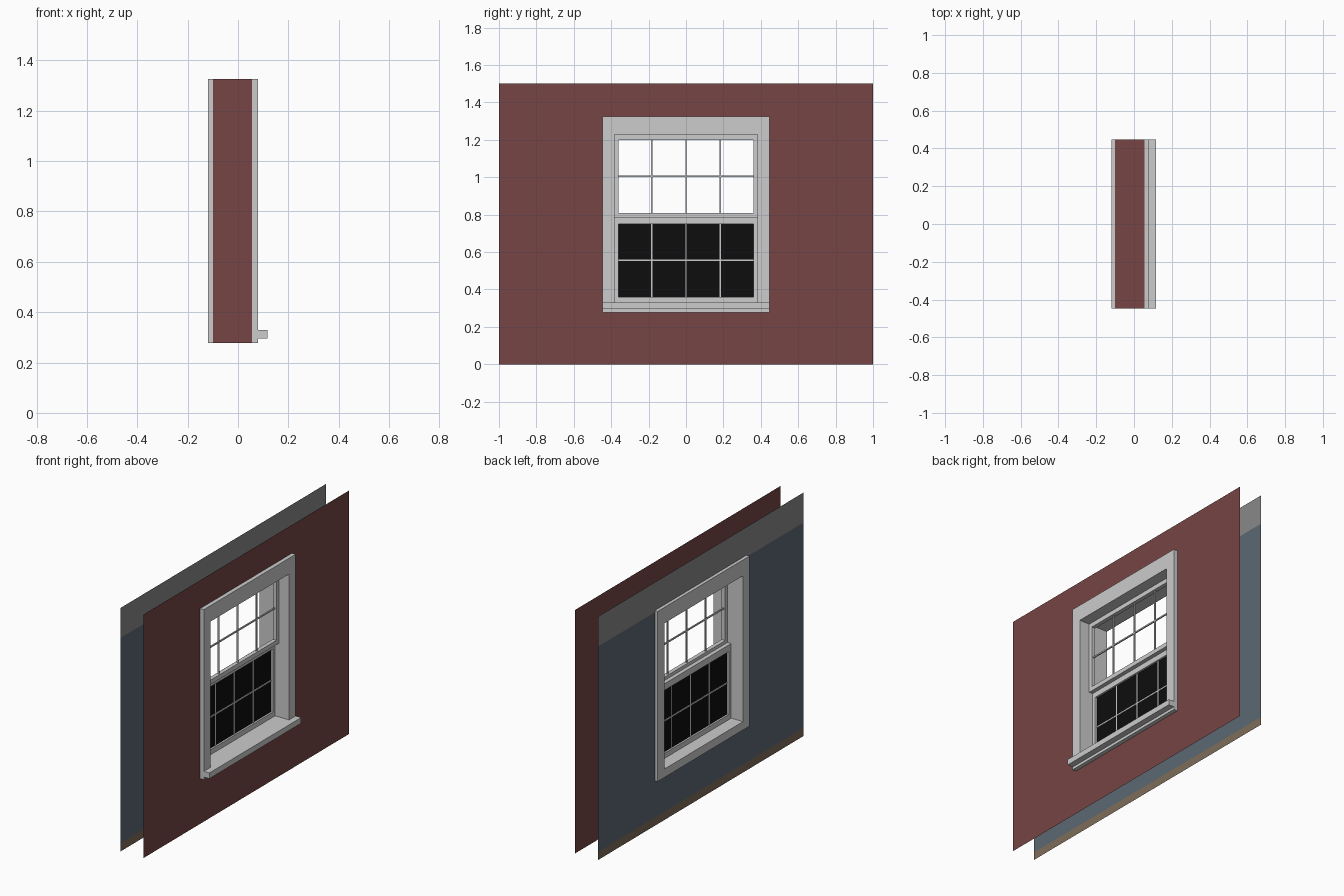
import bpy, bmesh

if "Cube" in bpy.data.objects:
    bpy.data.objects.remove(bpy.data.objects["Cube"])


def material(name, r, g, b):
    m = bpy.data.materials.new(name)
    m.diffuse_color = (r, g, b, 1)
    m.use_nodes = True
    m.node_tree.nodes["Principled BSDF"].inputs["Base Color"].default_value = m.diffuse_color
    return m


WHITE = material("white paint", 0.604, 0.604, 0.604)
RED = material("brick red", 0.18, 0.059, 0.059)
BLUE = material("wall blue", 0.107, 0.14, 0.172)
GREY = material("plaster grey", 0.248, 0.248, 0.248)
BROWN = material("skirting brown", 0.208, 0.153, 0.10)
BLACK = material("dark glass", 0.004, 0.004, 0.004)

# Outline of the window (half width, bottom, top) and its clear opening
OW, OB, OT = 0.447, 0.278, 1.326
IW, IB, IT = 0.383, 0.33, 1.228


def finish(name, bm, mats):
    me = bpy.data.meshes.new(name)
    bm.to_mesh(me)
    bm.free()
    for m in mats:
        me.materials.append(m)
    ob = bpy.data.objects.new(name, me)
    bpy.context.collection.objects.link(ob)
    return ob


def add_box(bm, x0, x1, y0, y1, z0, z1):
    vs = bmesh.ops.create_cube(bm, size=1)["verts"]
    for v in vs:
        v.co = ((x0, x1)[v.co.x > 0], (y0, y1)[v.co.y > 0], (z0, z1)[v.co.z > 0])


def rect(bm, x, w, b, t):
    return [bm.verts.new((x, y, z)) for y, z in ((-w, b), (w, b), (w, t), (-w, t))]


def bridge(bm, a, b):
    for i in range(4):
        j = (i + 1) % 4
        bm.faces.new((a[i], a[j], b[j], b[i]))


def ring(name, x0, x1, outer, inner, mat):
    """Rectangular frame: outer and inner are (half width, bottom, top)."""
    bm = bmesh.new()
    loops = [rect(bm, x0, *outer), rect(bm, x1, *outer),
             rect(bm, x1, *inner), rect(bm, x0, *inner)]
    for k in range(4):
        bridge(bm, loops[k], loops[(k + 1) % 4])
    bmesh.ops.recalc_face_normals(bm, faces=bm.faces)
    return finish(name, bm, [mat])


def wall(name, x, z_breaks, mats, pick, outward):
    """Thin wall sheet with a hole for the window."""
    bm = bmesh.new()
    ys = (-1, -OW, OW, 1)
    grid = [[bm.verts.new((x, y, z)) for y in ys] for z in z_breaks]
    for i in range(len(z_breaks) - 1):
        zc = (z_breaks[i] + z_breaks[i + 1]) / 2
        for j in range(3):
            if j == 1 and OB < zc < OT:
                continue
            q = [grid[i][j], grid[i][j + 1], grid[i + 1][j + 1], grid[i + 1][j]]
            f = bm.faces.new(q if outward > 0 else q[::-1])
            f.material_index = pick(zc)
    return finish(name, bm, mats)


# Outside and inside wall sheets
wall("outer_wall", 0.055, (0, OB, OT, 1.5), [RED], lambda z: 0, 1)
wall("inner_wall", -0.10, (0, 0.05, OB, 1.315, OT, 1.5), [BLUE, GREY, BROWN],
     lambda z: 2 if z < 0.05 else (1 if z > 1.315 else 0), -1)

# Red reveal lining the hole between the two sheets
bm = bmesh.new()
bridge(bm, rect(bm, -0.10, OW, OB, OT), rect(bm, 0.055, OW, OB, OT))
bmesh.ops.recalc_face_normals(bm, faces=bm.faces)
finish("wall_reveal", bm, [RED])

# Casings on both faces, and the jamb lining joining them
ring("outer_casing", 0.055, 0.08, (OW, OB, OT), (IW, IB, IT), WHITE)
ring("inner_casing", -0.12, -0.10, (OW, OB, OT), (IW, IB, IT), WHITE)
bm = bmesh.new()
bridge(bm, rect(bm, 0.055, IW, IB, IT), rect(bm, -0.10, IW, IB, IT))
bmesh.ops.recalc_face_normals(bm, faces=bm.faces)
bmesh.ops.reverse_faces(bm, faces=bm.faces)
finish("jamb_lining", bm, [WHITE])

# Projecting sill
bm = bmesh.new()
add_box(bm, 0.08, 0.1175, -OW, OW, 0.295, IB)
finish("sill", bm, [WHITE])


def sash(name, x0, x1, b, t, gb, gt):
    gw = 0.36
    ring(name + "_sash", x0, x1, (IW, b, t), (gw, gb, gt), WHITE)
    # Glazing bars: three upright, one across
    bm = bmesh.new()
    xc, zc, h = (x0 + x1) / 2, (gb + gt) / 2, 0.004
    for y in (-0.184, 0, 0.184):
        add_box(bm, xc - h, xc + h, y - h, y + h, gb, gt)
    add_box(bm, xc - h, xc + h, -gw, gw, zc - h, zc + h)
    finish(name + "_glazing_bars", bm, [WHITE])


# Upper sash sits outside the lower one and has open panes
sash("upper", -0.015, 0.01, 0.783, IT, 0.81, 1.20)
sash("lower", -0.04, -0.015, IB, 0.79, 0.361, 0.749)

# Dark panes of the lower sash
bm = bmesh.new()
add_box(bm, -0.0285, -0.0265, -0.36, 0.36, 0.361, 0.749)
finish("lower_glass", bm, [BLACK])
